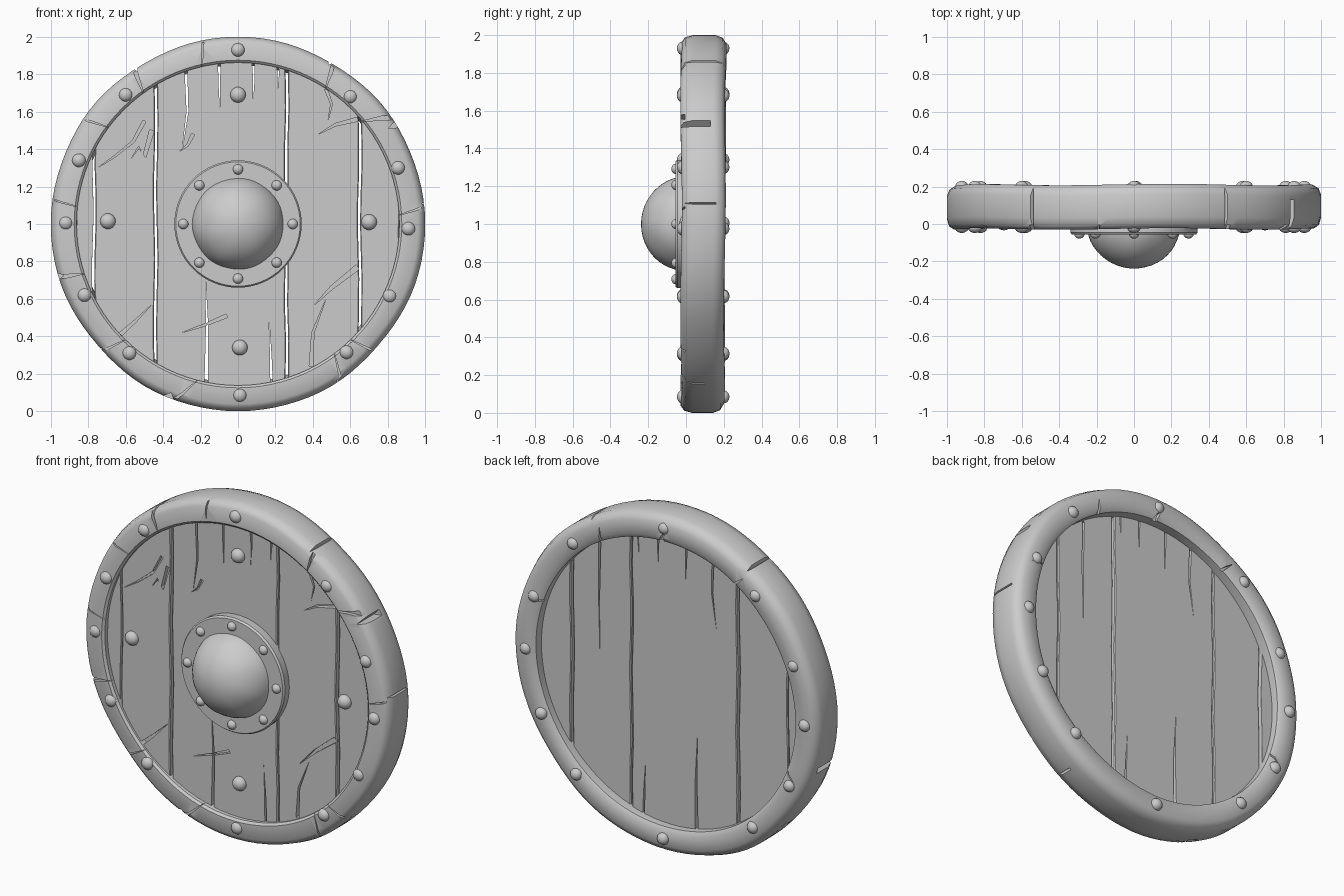
import bpy, bmesh, math
from math import sin, cos, pi, radians, sqrt

if "Cube" in bpy.data.objects:
    bpy.data.objects.remove(bpy.data.objects["Cube"])

CZ = 1.0  # height of the shield centre
grey = bpy.data.materials.new("worn grey")
grey.diffuse_color = (0.6, 0.6, 0.6, 1)
grey.use_nodes = True
grey.node_tree.nodes["Principled BSDF"].inputs["Base Color"].default_value = grey.diffuse_color


def finish(name, bm, smooth=None):
    bmesh.ops.remove_doubles(bm, verts=bm.verts, dist=1e-5)
    bmesh.ops.recalc_face_normals(bm, faces=bm.faces)
    me = bpy.data.meshes.new(name)
    bm.to_mesh(me)
    bm.free()
    me.materials.append(grey)
    ob = bpy.data.objects.new(name, me)
    bpy.context.collection.objects.link(ob)
    if smooth:
        bpy.ops.object.select_all(action='DESELECT')
        ob.select_set(True)
        bpy.context.view_layer.objects.active = ob
        bpy.ops.object.shade_smooth_by_angle(angle=radians(smooth))
    return ob


def lathe(name, profile, seg, cx=0, cz=CZ, closed=False, smooth=40, warp=None):
    """Spin (radius, y) points around an axis along y."""
    bm = bmesh.new()
    rings = []
    for i in range(seg):
        a = 2 * pi * i / seg
        ring = []
        for r, y in profile:
            if warp:
                r, y = warp(a, r, y)
            ring.append(bm.verts.new((cx + r * cos(a), y, cz + r * sin(a))))
        rings.append(ring)
    n = len(profile)
    for i in range(seg):
        p, q = rings[i], rings[(i + 1) % seg]
        for j in range(n if closed else n - 1):
            k = (j + 1) % n
            vs = [p[j], p[k]]
            if profile[k][0] > 0:
                vs.append(q[k])
            if profile[j][0] > 0:
                vs.append(q[j])
            bm.faces.new(vs)
    return finish(name, bm, smooth)


def prism(bm, pts, y0, y1):
    """Extrude an outline of (x, z) points along y."""
    lo = [bm.verts.new((x, y0, z)) for x, z in pts]
    hi = [bm.verts.new((x, y1, z)) for x, z in pts]
    bm.faces.new(lo)
    bm.faces.new(hi[::-1])
    for i in range(len(pts)):
        j = (i + 1) % len(pts)
        bm.faces.new((lo[i], lo[j], hi[j], hi[i]))


def crack(bm, path, width, y0, y1):
    """A splinter-shaped slot, wide at the start and pointed at the end."""
    left, right = [], []
    n = len(path) - 1
    for i, (x, z) in enumerate(path[:-1]):
        dx, dz = path[i + 1][0] - x, path[i + 1][1] - z
        if i:
            dx, dz = path[i + 1][0] - path[i - 1][0], path[i + 1][1] - path[i - 1][1]
        d = math.hypot(dx, dz)
        w = width * (1 - 0.8 * i / n) / 2
        left.append((x - dz / d * w, z + dx / d * w))
        right.append((x + dz / d * w, z - dx / d * w))
    prism(bm, left + [path[-1]] + right[::-1], y0, y1)


def cut(ob, cutter):
    m = ob.modifiers.new("cracks", 'BOOLEAN')
    m.operation, m.solver, m.object = 'DIFFERENCE', 'EXACT', cutter
    m.use_self = True


def helper(name, bm):
    ob = finish(name, bm)
    ob.hide_render = True
    ob.hide_set(True)
    return ob


# --- Plank cracks: some run right through, others scar one face
bm = bmesh.new()
for path, w in (
    ([(-.28, 1.88), (-.27, 1.6), (-.3, 1.38)], .016),
    ([(-.1, 1.88), (-.1, 1.75), (-.095, 1.58)], .014),
    ([(.08, 1.88), (.085, 1.78), (.08, 1.65)], .014),
    ([(.21, 1.88), (.215, 1.8), (.21, 1.7)], .012),
    ([(-.17, .12), (-.165, .45), (-.175, .74)], .02),
    ([(.18, .12), (.175, .3), (.165, .5)], .014),
):
    crack(bm, path, w, -.1, .3)
for path, w in (
    ([(-.46, 1.5), (-.5, 1.36), (-.53, 1.41), (-.57, 1.35)], .025),
    ([(-.5, 1.55), (-.56, 1.44), (-.66, 1.36), (-.75, 1.3)], .018),
    ([(.64, 1.56), (.52, 1.53), (.43, 1.48)], .022),
    ([(.47, 1.72), (.5, 1.64), (.48, 1.55)], .015),
    ([(.64, .77), (.5, .66), (.4, .56)], .03),
    ([(.39, .24), (.4, .42), (.47, .6)], .02),
    ([(-.64, .4), (-.55, .48), (-.46, .57)], .022),
    ([(-.06, .51), (-.18, .46), (-.3, .42)], .02),
    ([(-.24, 1.48), (-.27, 1.42), (-.31, 1.39)], .018),
):
    crack(bm, path, w, -.1, .03)
crack(bm, [(.47, 1.7), (.475, 1.4), (.47, 1.05)], .014, .115, .3)
plank_cutter = helper("plank_crack_cutter", bm)

# --- Planks: vertical strips of a disc with wavering edges
R, GAP = .872, .006
edges = [-.868, -.77, -.44, .26, .65, .868]


def side(b, shift):
    h = sqrt(R * R - b * b)
    pts = []
    for i in range(9):
        z = -h + 2 * h * i / 8
        wob = .004 * sin(9 * z + 7 * b) if 0 < i < 8 else 0
        pts.append((b + shift + wob, CZ + z))
    return pts


for i, (a, b) in enumerate(zip(edges, edges[1:])):
    arc = [a + (b - a) * k / 14 for k in range(1, 14)]
    up = side(b, -GAP)
    down = side(a, GAP)[::-1]
    top = [(x, CZ + sqrt(R * R - x * x)) for x in arc[::-1]]
    bottom = [(x, CZ - sqrt(R * R - x * x)) for x in arc]
    off = (.004, -.002, .002, -.003, .003)[i]
    bm = bmesh.new()
    prism(bm, up + top + down + bottom, .003 + off, .14 + off)
    plank = finish("plank_%d" % (i + 1), bm)
    bev = plank.modifiers.new("worn edges", 'BEVEL')
    bev.width, bev.segments, bev.limit_method = .005, 1, 'ANGLE'
    cut(plank, plank_cutter)

# --- Rim: chamfered hoop, slightly uneven
rim_profile = [(.862, -.014), (.875, -.026), (.962, -.026), (.988, -.008), (1, .035),
               (1, .15), (.986, .187), (.955, .206), (.875, .206), (.85, .19),
               (.848, .1), (.862, .02)]


def hewn(a, r, y):
    if r > .94:
        r *= 1 - .005 * sin(2 * a) ** 2 * (1 + sin(7 * a))
    y += .004 * sin(5 * a + 1) + (.005 * sin(a) if y > .1 else 0)
    return r, y


rim = lathe("rim", rim_profile, 96, closed=True, warp=hewn)


def polar(deg, r):
    return r * cos(radians(deg)), CZ + r * sin(radians(deg))


bm = bmesh.new()
# Splits across the front of the rim: angle, lean, width
for deg, lean, w in ((123, 3, .03), (60, -3, .028), (33, 7, .035), (147, -4, .014),
                     (196, 2, .03), (222, 4, .016), (318, -4, .016), (302, 5, .014),
                     (100, 3, .012), (6, -3, .014), (172, 2, .01), (248, 8, .02)):
    crack(bm, [polar(deg, 1.05), polar(deg + lean / 2, .95), polar(deg + lean, .85)],
          w, -.1, -.006)
# Chips in the outer edge: angle, half width, depth, back end
for deg, hw, depth, y1 in ((123, 1.6, .025, .3), (60, 1.5, .025, .3), (32, 1.7, .05, .13),
                           (196, 2, .03, .14), (248, 3.2, .03, .06), (6, 1.0, .015, .16),
                           (222, 1.2, .018, .1), (302, 1.2, .015, .1)):
    prism(bm, [polar(deg - hw, 1.03), polar(deg + hw, 1.03), polar(deg + .4, 1 - depth)],
          -.12, y1)
# Nicks in the back of the rim
for deg, lean, w in ((88, 3, .03), (122, 2, .02), (60, 3, .02), (20, -3, .014), (200, 3, .014)):
    crack(bm, [polar(deg, .83), polar(deg + lean / 2, .88), polar(deg + lean, .93)],
          w, .185, .31)
cut(rim, helper("rim_crack_cutter", bm))

# --- Boss: flange plate and hammered dome
lathe("boss_flange", [(0, .03), (.335, .03), (.34, -.045), (.332, -.056), (0, -.056)],
      64, smooth=30)


def hammered(a, r, y):
    k = 1 + .012 * sin(4 * a + 20 * y) * sin(a * 3 + 1) * (1 if y < -.06 else 0)
    return r * k, y


dome = [(.25 * cos(t * pi / 24), -.238 * sin(t * pi / 24)) for t in range(12)]
lathe("boss_dome", [(0, .02), (.25, .02)] + dome + [(0, -.238)], 48, warp=hammered)


# --- Studs
def stud(name, x, z, y, r, h, facing=-1):
    dome = [(r * cos(t * pi / 10), y + facing * h * sin(t * pi / 10)) for t in range(5)]
    lathe(name, [(0, y - facing * .03), (r * .9, y - facing * .03)] + dome
          + [(0, y + facing * h)], 14, cx=x, cz=z, smooth=50)


rim_spots = [(0, 1.93), (-.6, 1.69), (.6, 1.68), (-.85, 1.34), (.855, 1.3), (-.92, 1.005),
             (.91, .975), (-.82, .62), (.81, .615), (-.58, .31), (.58, .315), (.01, .085)]
for i, (x, z) in enumerate(rim_spots):
    stud("rim_stud_front_%d" % i, x, z, -.018, .037, .03)
    stud("rim_stud_back_%d" % i, x, z, .2, .035, .03, 1)
for i, (x, z) in enumerate([(0, 1.69), (-.695, 1.015), (.7, 1.01), (.01, .34)]):
    stud("plank_stud_%d" % i, x, z, .002, .042, .036)
for i in range(8):
    x, z = polar(45 * i, .292)
    stud("boss_stud_%d" % i, x, z, -.052, .028, .026)
